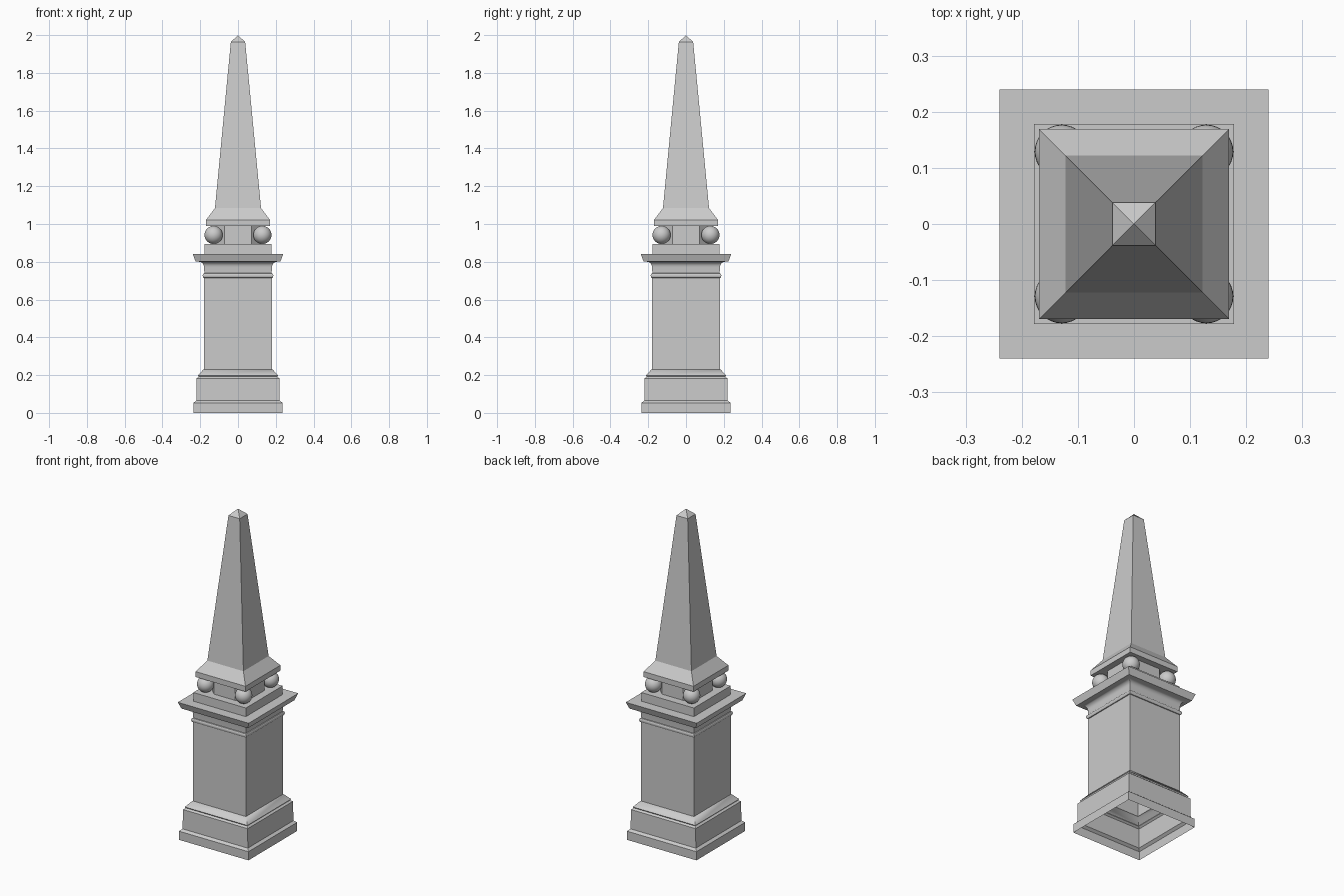
import bpy, bmesh, math

if "Cube" in bpy.data.objects:
    bpy.data.objects.remove(bpy.data.objects["Cube"])


def finish(name, bm, angle=None):
    bmesh.ops.recalc_face_normals(bm, faces=bm.faces)
    me = bpy.data.meshes.new(name)
    bm.to_mesh(me)
    bm.free()
    ob = bpy.data.objects.new(name, me)
    bpy.context.collection.objects.link(ob)
    if angle:
        bpy.context.view_layer.objects.active = ob
        ob.select_set(True)
        bpy.ops.object.shade_smooth_by_angle(angle=math.radians(angle))
        ob.select_set(False)
    return ob


def square_sweep(name, profile, cap_bottom, cap_top, angle=None):
    """Stack square rings from (half width, height) pairs."""
    bm = bmesh.new()
    rings = [[bm.verts.new((sx * r, sy * r, z))
              for sx, sy in ((-1, -1), (1, -1), (1, 1), (-1, 1))]
             for r, z in profile]
    for a, b in zip(rings, rings[1:]):
        for i in range(4):
            j = (i + 1) % 4
            bm.faces.new((a[i], a[j], b[j], b[i]))
    if cap_bottom:
        bm.faces.new(rings[0])
    if cap_top == "flat":
        bm.faces.new(rings[-1])
    elif cap_top is not None:
        apex = bm.verts.new((0, 0, cap_top))
        for i in range(4):
            bm.faces.new((rings[-1][i], rings[-1][(i + 1) % 4], apex))
    return finish(name, bm, angle)


# Pedestal: hollow shell, open underneath, with base and cornice mouldings
bead = [(0.178 + 0.009 * math.cos(t), 0.727 + 0.013 * math.sin(t))
        for t in [math.radians(a) for a in range(-90, 91, 30)]]
cove = [(0.205 - 0.025 * math.cos(t), 0.772 + 0.028 * math.sin(t))
        for t in [math.radians(a) for a in range(0, 91, 18)]]
profile = [(0.236, 0), (0.236, 0.053), (0.221, 0.065), (0.219, 0.183),
           (0.208, 0.192), (0.212, 0.198), (0.184, 0.229), (0.179, 0.231), (0.179, 0.714)]
profile += bead + cove
profile += [(0.225, 0.802), (0.24, 0.842), (0.178, 0.842), (0.178, 0.895)]
square_sweep("pedestal", profile, False, "flat", 32)

# Neck block with chamfered corners
bm = bmesh.new()
d, c = 0.13, 0.072
outline = [(-c, -d), (c, -d), (d, -c), (d, c), (c, d), (-c, d), (-d, c), (-d, -c)]
face = bm.faces.new([bm.verts.new((x, y, 0.895)) for x, y in outline])
top = bmesh.ops.extrude_face_region(bm, geom=[face])["geom"]
bmesh.ops.translate(bm, vec=(0, 0, 0.095),
                    verts=[v for v in top if isinstance(v, bmesh.types.BMVert)])
finish("neck_block", bm)

# Four supporting balls at the corners
for i, (sx, sy) in enumerate(((-1, -1), (1, -1), (1, 1), (-1, 1))):
    bm = bmesh.new()
    bmesh.ops.create_uvsphere(bm, u_segments=32, v_segments=16, radius=0.048)
    bmesh.ops.translate(bm, verts=bm.verts, vec=(sx * 0.129, sy * 0.129, 0.942))
    finish(f"corner_ball_{i + 1}", bm, 40)

# Tapered spire on its plinth, with a pyramid tip
square_sweep("spire", [(0.169, 0.989), (0.169, 1.022), (0.122, 1.084), (0.038, 1.963)],
             True, 2.0)
